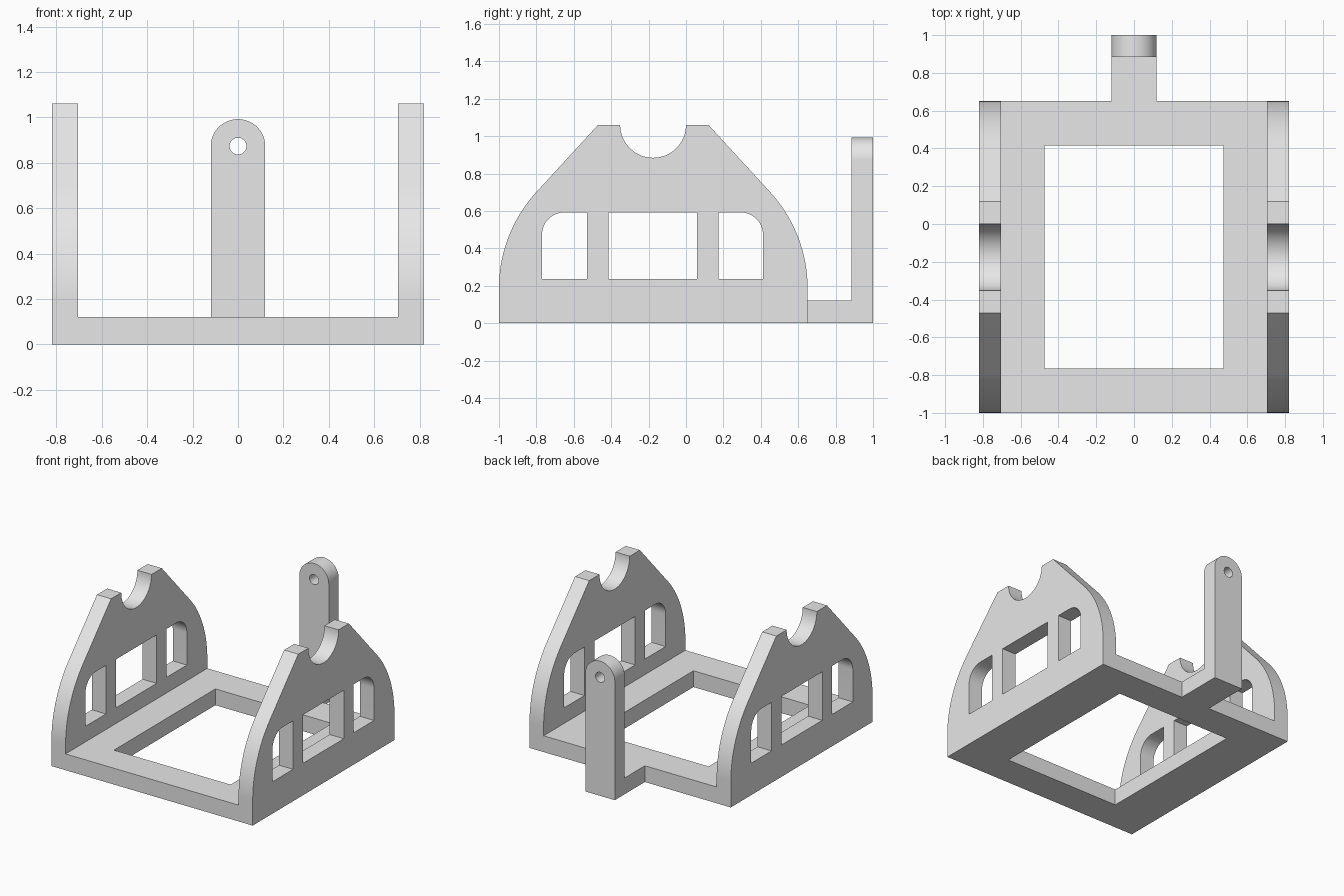
import bpy
import bmesh
from math import sin, cos, radians
from mathutils import Matrix

cube = bpy.data.objects.get("Cube")
if cube:
    bpy.data.objects.remove(cube, do_unlink=True)

GREY = (0.8, 0.8, 0.8, 1.0)
grey = bpy.data.materials.new("plain grey")
grey.use_nodes = True
grey.diffuse_color = GREY
for node in grey.node_tree.nodes:
    if node.type == 'BSDF_PRINCIPLED':
        node.inputs["Base Color"].default_value = GREY

# Plane of each profile: (u, v, depth) mapped to world axes
FLAT = Matrix.Identity(4)
SIDE = Matrix(((0, 0, 1, 0), (1, 0, 0, 0), (0, 1, 0, 0), (0, 0, 0, 1)))
BACK = Matrix(((1, 0, 0, 0), (0, 0, -1, 0), (0, 1, 0, 0), (0, 0, 0, 1)))


def arc(u, v, r, start, end, steps=24):
    angles = [radians(start + (end - start) * i / steps) for i in range(steps + 1)]
    return [(u + r * cos(a), v + r * sin(a)) for a in angles]


def rect(u0, v0, u1, v1):
    return [(u0, v0), (u1, v0), (u1, v1), (u0, v1)]


def plate(name, loops, thickness, plane, centre):
    """Extrude an outline with holes into a solid plate."""
    curve = bpy.data.curves.new(name + "_profile", 'CURVE')
    curve.dimensions = '2D'
    curve.fill_mode = 'BOTH'
    curve.extrude = thickness / 2
    for loop in loops:
        spline = curve.splines.new('POLY')
        spline.points.add(len(loop) - 1)
        for point, (u, v) in zip(spline.points, loop):
            point.co = (u, v, 0, 1)
        spline.use_cyclic_u = True
    helper = bpy.data.objects.new(name + "_profile", curve)
    bpy.context.collection.objects.link(helper)
    deps = bpy.context.evaluated_depsgraph_get()
    mesh = bpy.data.meshes.new_from_object(helper.evaluated_get(deps))
    bpy.data.objects.remove(helper, do_unlink=True)
    bpy.data.curves.remove(curve)

    bm = bmesh.new()
    bm.from_mesh(mesh)
    bmesh.ops.remove_doubles(bm, verts=bm.verts, dist=0.0001)
    bmesh.ops.transform(bm, matrix=Matrix.Translation(centre) @ plane, verts=bm.verts)
    bmesh.ops.recalc_face_normals(bm, faces=bm.faces)
    bm.to_mesh(mesh)
    bm.free()
    mesh.name = name
    mesh.materials.clear()
    mesh.materials.append(grey)
    mesh.shade_smooth()
    mesh.set_sharp_from_angle(angle=radians(30))
    obj = bpy.data.objects.new(name, mesh)
    bpy.context.collection.objects.link(obj)
    return obj


X, WALL, BASE = 0.82, 0.115, 0.12
INNER = X - WALL
FRONT, REAR, POST = -1.0, 0.65, 0.885
TOP = 1.06

# Base frame with rear tongue
frame = [(-INNER, FRONT), (INNER, FRONT), (INNER, REAR), (0.12, REAR),
         (0.12, POST), (-0.12, POST), (-0.12, REAR), (-INNER, REAR)]
opening = rect(-0.475, -0.765, 0.475, 0.415)
plate("base_frame", [frame, opening], BASE, FLAT, (0, 0, BASE / 2))

# Side walls with shaft notch and three windows
outline = ([(FRONT, 0)] + arc(-0.24, 0.187, 0.76, 180, 137.5)
           + [(-0.47, TOP)] + arc(-0.176, TOP, 0.176, 180, 360, 40)
           + [(0.12, TOP)] + arc(-0.11, 0.187, 0.76, 42.5, 0) + [(REAR, 0)])
LOW, HIGH, R = 0.235, 0.592, 0.12
front_window = ([(-0.77, LOW), (-0.53, LOW), (-0.53, HIGH)]
                + arc(-0.77 + R, HIGH - R, R, 90, 180, 16))
middle_window = rect(-0.415, LOW, 0.06, HIGH)
rear_window = ([(0.175, LOW), (0.412, LOW)]
               + arc(0.412 - R, HIGH - R, R, 0, 90, 16) + [(0.175, HIGH)])
for side, name in ((1, "left_wall"), (-1, "right_wall")):
    plate(name, [outline, front_window, middle_window, rear_window],
          WALL, SIDE, (side * (X - WALL / 2), 0, 0))

# Rear post with rounded top and pin hole
post = [(-0.12, 0), (0.12, 0)] + arc(0, 0.872, 0.12, 0, 180, 40)
pin_hole = arc(0, 0.873, 0.037, 0, 350, 35)
plate("rear_post", [post, pin_hole], 1 - POST, BACK, (0, (1 + POST) / 2, 0))
